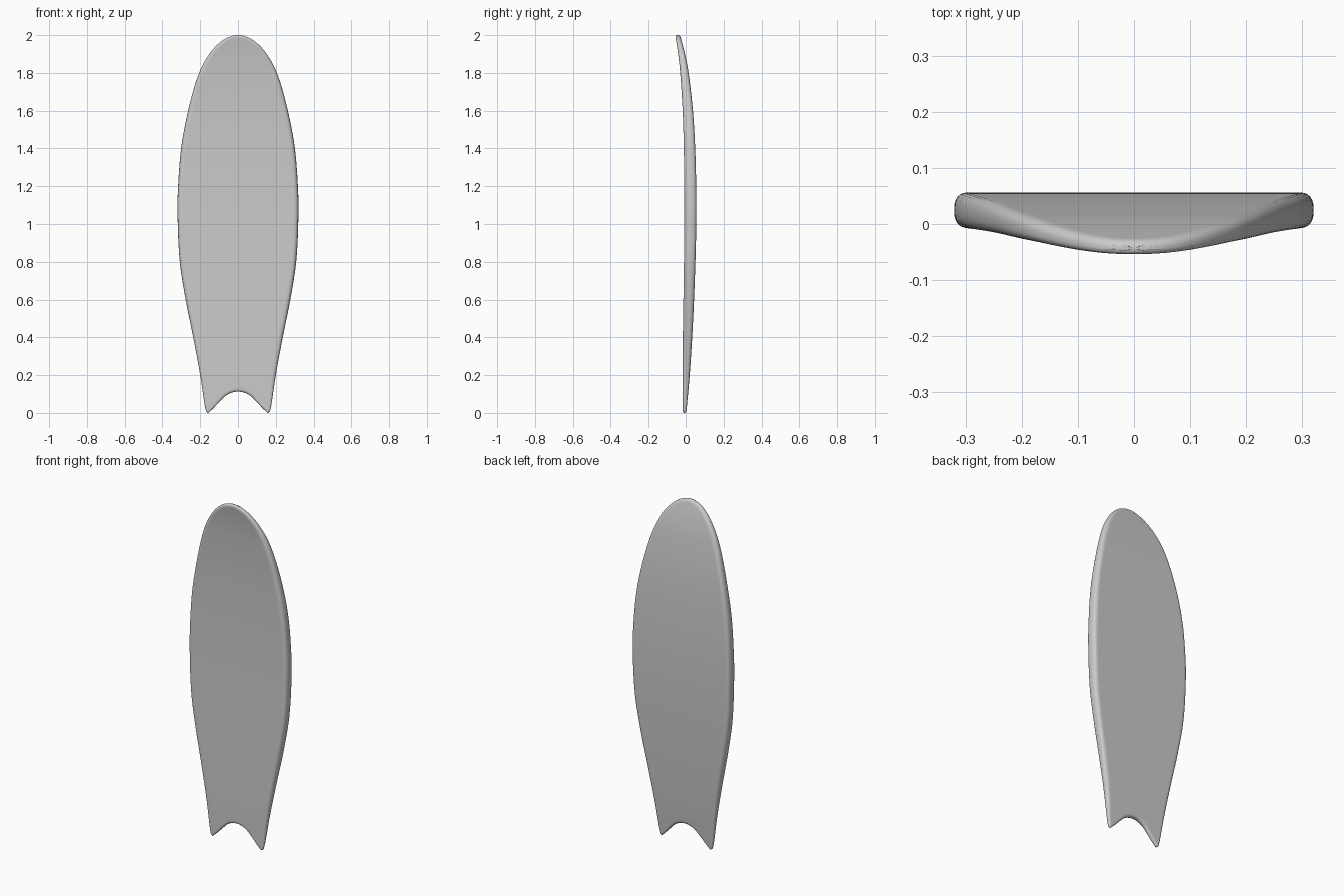
import bpy, bmesh, math
from mathutils import Vector, kdtree

if "Cube" in bpy.data.objects:
    bpy.data.objects.remove(bpy.data.objects["Cube"])


def curve(pts):
    """Smooth interpolation through (key, value...) points."""
    def f(x, c=1):
        n = len(pts)
        def slope(i):
            a, b = pts[max(i - 1, 0)], pts[min(i + 1, n - 1)]
            return (b[c] - a[c]) / (b[0] - a[0])
        x = min(max(x, pts[0][0]), pts[-1][0])
        i = next(k for k in range(n - 1) if x <= pts[k + 1][0])
        h = pts[i + 1][0] - pts[i][0]
        t = (x - pts[i][0]) / h
        return ((2*t**3 - 3*t**2 + 1) * pts[i][c] + (t**3 - 2*t**2 + t) * h * slope(i)
                + (3*t**2 - 2*t**3) * pts[i + 1][c] + (t**3 - t**2) * h * slope(i + 1))
    return f


# Half width against height, keyed by sqrt(distance from nose) for a round nose
width_pts = [(2, 0), (1.97, .085), (1.9, .152), (1.8, .206), (1.6, .264), (1.4, .301),
             (1.2, .317), (1.05, .32), (.8, .308), (.6, .277), (.4, .237), (.2, .2),
             (.04, .176), (0, .167)]
width_q = curve([(math.sqrt(2 - z), w) for z, w in width_pts])
# Swallow tail notch height against side position
notch = curve([(-.2, .106), (0, .113), (.2, .106), (.37, .089), (.53, .062), (.72, .03),
               (.87, .009), (.95, 0), (1, .007)])
# Front and back surface against height (rocker and foil)
foil = curve([(0, -.015, .003), (.2, -.017, .021), (.4, -.015, .034), (.6, -.012, .044),
              (.9, -.008, .054), (1.15, -.007, .056), (1.4, -.010, .050),
              (1.6, -.016, .038), (1.8, -.029, .015), (1.9, -.040, -.004),
              (2, -.056, -.030)])

# Plan grid of the board
ROWS, COLS = 96, 48
plan = []
for r in range(ROWS + 1):
    base = 1 - math.cos(math.pi * r / ROWS)
    row = []
    for k in range(COLS + 1):
        s = -math.cos(math.pi * k / COLS)
        z = base + (notch(abs(s)) * (1 - base) ** 2 if base < 1 else 0)
        z = min(z, 2)
        row.append(Vector((s * width_q(math.sqrt(2 - z)), 0, z)))
    plan.append(row)

# Outline samples, used for the distance to the rail
loop = (plan[0] + [row[-1] for row in plan[1:]]
        + [row[0] for row in reversed(plan[:-1])])
samples = [a.lerp(b, i / 20) for a, b in zip(loop, loop[1:] + loop[:1]) for i in range(20)]
tree = kdtree.KDTree(len(samples))
for i, p in enumerate(samples):
    tree.insert(p, i)
tree.balance()

# Both skins, joined along the rounded rails
bm = bmesh.new()
grids = ([], [])
for row in plan:
    lines = ([], [])
    for p in row:
        front, back = foil(p.z, 1), foil(p.z, 2)
        half = (back - front) / 2
        radius = min(.025, half * 1.2)
        e = max(0, 1 - tree.find(p)[2] / radius)
        if e > .99999:
            e = 1
        lift = half * (1 - e ** 2.5) ** .4
        for line, sign in zip(lines, (-1, 1)):
            line.append(bm.verts.new((p.x, (front + back) / 2 + sign * lift, p.z)))
    for g, line in zip(grids, lines):
        g.append(line)
for g in grids:
    for a, b in zip(g, g[1:]):
        for k in range(COLS):
            bm.faces.new((a[k], a[k + 1], b[k + 1], b[k]))
bmesh.ops.remove_doubles(bm, verts=bm.verts, dist=1e-5)
bmesh.ops.recalc_face_normals(bm, faces=bm.faces)
for f in bm.faces:
    f.smooth = True

mesh = bpy.data.meshes.new("surfboard")
bm.to_mesh(mesh)
bm.free()
board = bpy.data.objects.new("surfboard", mesh)
bpy.context.collection.objects.link(board)
